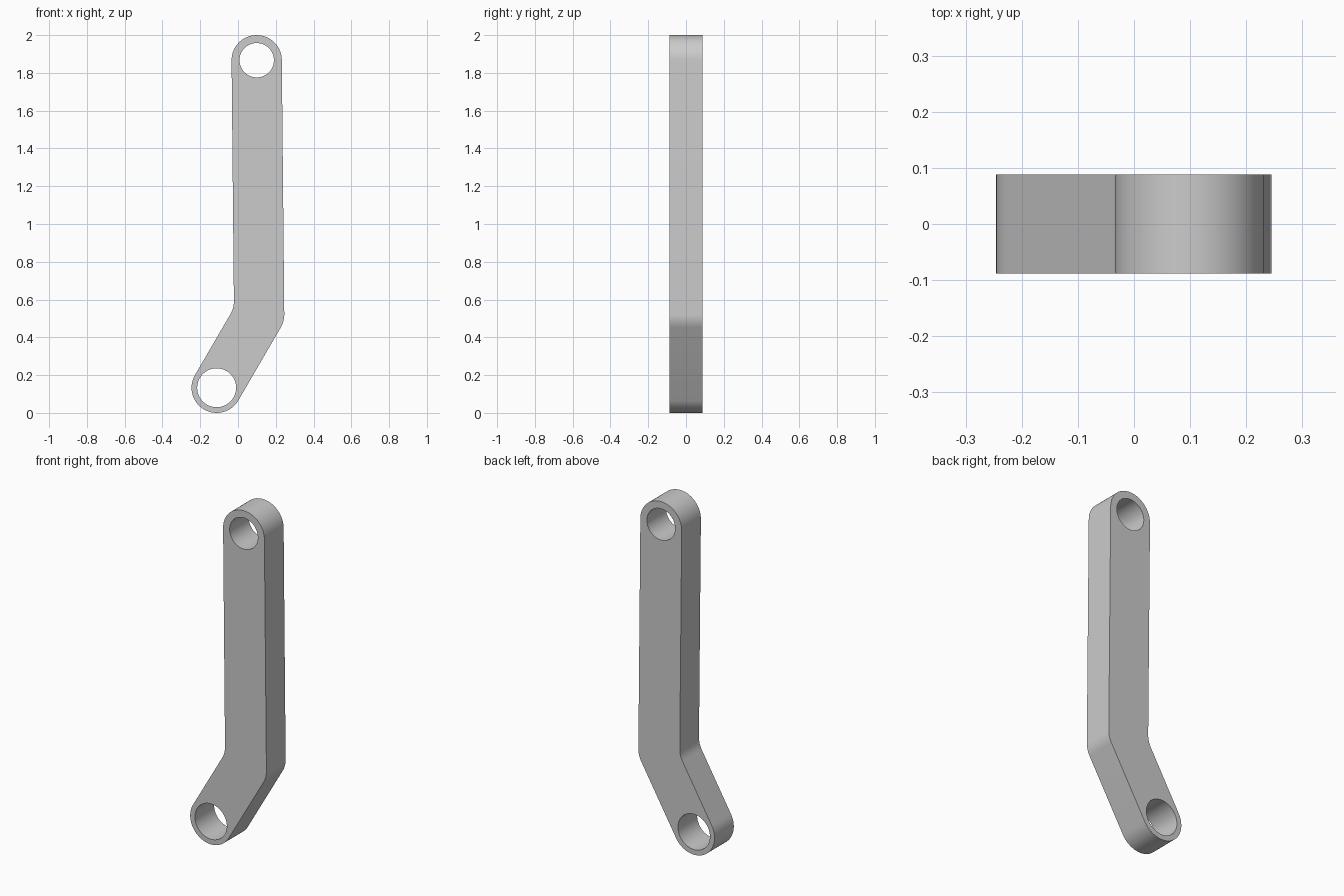
import bpy
import bmesh
from math import atan2, cos, sin, pi
from mathutils import Vector

cube = bpy.data.objects.get("Cube")
if cube:
    bpy.data.objects.remove(cube, do_unlink=True)

# Centreline of the arm: lower eye, bend, upper eye
LOWER = Vector((-0.113, 0, 0.133))
BEND = Vector((0.112, 0, 0.52))
UPPER = Vector((0.099, 0, 1.867))
RADIUS = 0.133
HALF_DEPTH = 0.0885
HOLES = [(LOWER, 0.103), (UPPER, 0.091)]


def polar(angle, r):
    return Vector((r * cos(angle), 0, r * sin(angle)))


def arc(centre, r, start, end, steps):
    return [centre + polar(start + (end - start) * i / steps, r)
            for i in range(steps + 1)]


def heading(a, b):
    return atan2(b.z - a.z, b.x - a.x)


def add_loop(bm, points):
    verts = [bm.verts.new(p - Vector((0, HALF_DEPTH, 0))) for p in points]
    return [bm.edges.new((v, verts[i - 1])) for i, v in enumerate(verts)]


# Outline: rounded ends, rounded outer bend and filleted inner bend
low = heading(LOWER, BEND)
high = heading(BEND, UPPER)
quarter = pi / 2
fillet = BEND + polar((low + high) / 2 + quarter,
                      2 * RADIUS / cos((high - low) / 2))
outline = (arc(LOWER, RADIUS, low + quarter, low + 3 * quarter, 32)
           + arc(BEND, RADIUS, low - quarter, high - quarter, 8)
           + arc(UPPER, RADIUS, high - quarter, high + quarter, 32)
           + arc(fillet, RADIUS, high - quarter, low - quarter, 8))

# Fill the outline around the two holes, then give it depth
bm = bmesh.new()
edges = add_loop(bm, outline)
for centre, r in HOLES:
    edges += add_loop(bm, arc(centre, r, 0, 2 * pi, 64)[:-1])
bmesh.ops.triangle_fill(bm, edges=edges, use_beauty=True, use_dissolve=False)
extruded = bmesh.ops.extrude_face_region(bm, geom=bm.faces[:],
                                         use_keep_orig=True)
moved = [g for g in extruded["geom"] if isinstance(g, bmesh.types.BMVert)]
bmesh.ops.translate(bm, verts=moved, vec=(0, 2 * HALF_DEPTH, 0))
bmesh.ops.recalc_face_normals(bm, faces=bm.faces[:])
mesh = bpy.data.meshes.new("link_arm")
bm.to_mesh(mesh)
bm.free()

link_arm = bpy.data.objects.new("link_arm", mesh)
bpy.context.collection.objects.link(link_arm)

# Plain grey material
grey = bpy.data.materials.new("light_grey")
grey.use_nodes = True
colour = (0.6, 0.6, 0.6, 1)
grey.diffuse_color = colour
for node in grey.node_tree.nodes:
    if node.type == "BSDF_PRINCIPLED":
        node.inputs["Base Color"].default_value = colour
mesh.materials.append(grey)

# Smooth the curved walls, keep the rims sharp
bpy.ops.object.select_all(action="DESELECT")
link_arm.select_set(True)
bpy.context.view_layer.objects.active = link_arm
bpy.ops.object.shade_smooth_by_angle(angle=pi / 6)
